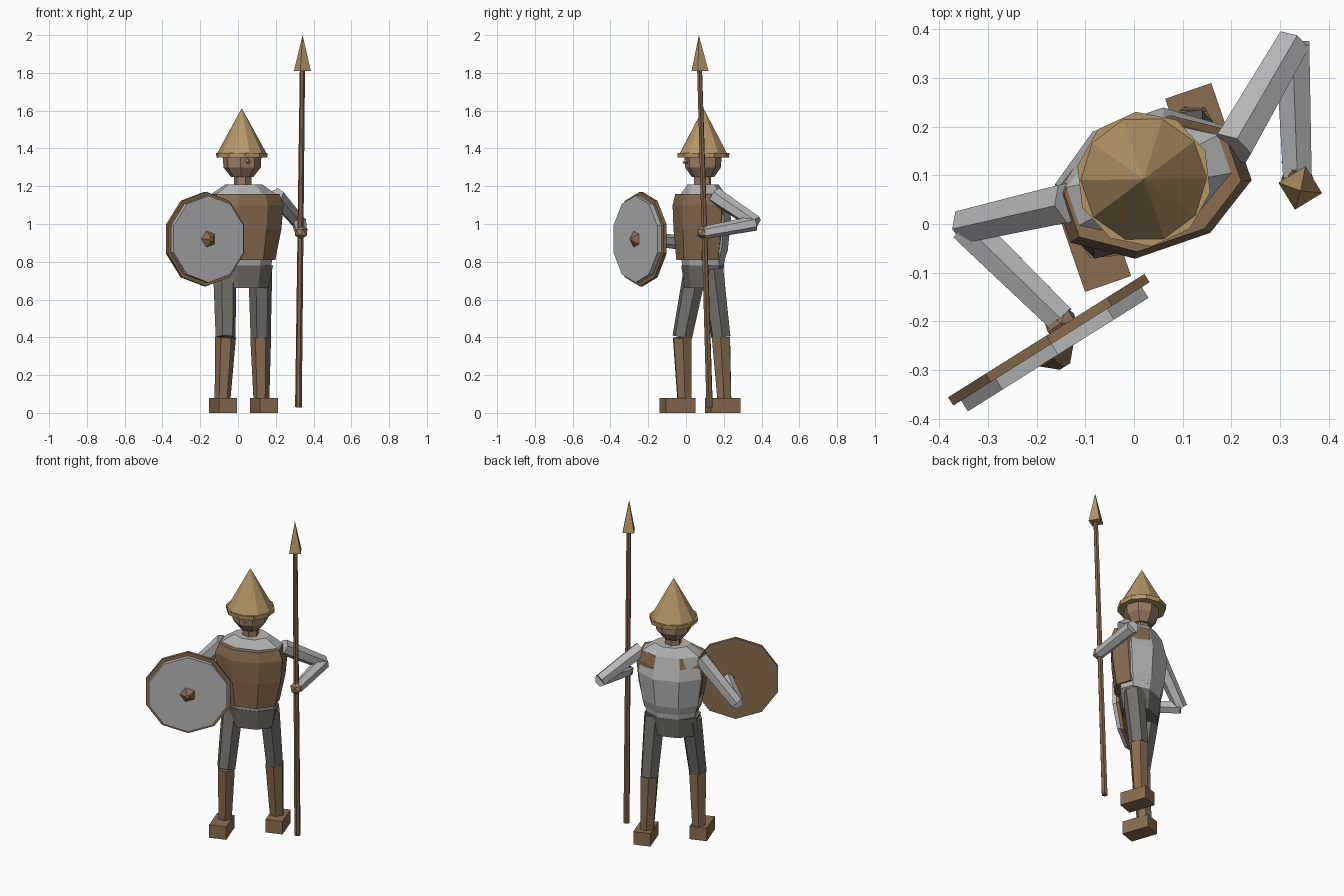
import bpy, bmesh, math
from mathutils import Vector, Matrix

if "Cube" in bpy.data.objects:
    bpy.data.objects.remove(bpy.data.objects["Cube"])

TURN = math.radians(19)          # the whole body is turned a little about z


def material(name, r, g, b):
    lin = [((c / 255 + 0.055) / 1.055) ** 2.4 for c in (r, g, b)]
    m = bpy.data.materials.new(name)
    m.diffuse_color = (*lin, 1)
    m.use_nodes = True
    m.node_tree.nodes["Principled BSDF"].inputs["Base Color"].default_value = m.diffuse_color
    return m


CLOTH = material("light grey cloth", 183, 183, 183)
LEATHER = material("brown leather", 136, 109, 82)
TROUSER = material("dark grey trousers", 113, 111, 106)
STRAW = material("tan straw", 180, 150, 104)
SKIN = material("skin", 152, 124, 102)
WOOD = material("brown wood", 128, 101, 77)


def finish(name, bm, mat):
    bmesh.ops.recalc_face_normals(bm, faces=bm.faces)
    me = bpy.data.meshes.new(name)
    bm.to_mesh(me)
    bm.free()
    me.materials.append(mat)
    ob = bpy.data.objects.new(name, me)
    bpy.context.collection.objects.link(ob)
    return ob


def lathe(name, mat, centre, rings, n=8, phase=None):
    """Stack of elliptical rings (z, half width, half depth), turned with the body."""
    phase = math.pi / n if phase is None else phase
    bm = bmesh.new()
    loops = []
    for z, a, b in rings:
        loops.append([bm.verts.new((a * math.cos(phase + math.tau * i / n),
                                    b * math.sin(phase + math.tau * i / n), z)) for i in range(n)])
    for lo, hi in zip(loops, loops[1:]):
        for i in range(n):
            j = (i + 1) % n
            bm.faces.new((lo[i], lo[j], hi[j], hi[i]))
    bm.faces.new(loops[0])
    bm.faces.new(loops[-1])
    bm.transform(Matrix.Translation((*centre, 0)) @ Matrix.Rotation(TURN, 4, 'Z'))
    return finish(name, bm, mat)


def tube(name, mat, p0, p1, r0, r1, n=6, phase=0.0):
    """Tapered prism or cone between two points."""
    p0, p1 = Vector(p0), Vector(p1)
    d = p1 - p0
    bm = bmesh.new()
    bmesh.ops.create_cone(bm, cap_ends=True, segments=n, radius1=r0, radius2=r1, depth=d.length)
    rot = d.to_track_quat('Z', 'Y').to_matrix().to_4x4()
    bm.transform(Matrix.Translation((p0 + p1) / 2) @ rot @ Matrix.Rotation(phase, 4, 'Z'))
    return finish(name, bm, mat)


def block(name, mat, centre, size):
    bm = bmesh.new()
    bmesh.ops.create_cube(bm, size=1)
    bm.transform(Matrix.Translation(centre) @ Matrix.Rotation(TURN, 4, 'Z')
                 @ Matrix.Diagonal((*size, 1)))
    return finish(name, bm, mat)


def ball(name, mat, centre, r):
    bm = bmesh.new()
    bmesh.ops.create_icosphere(bm, subdivisions=1, radius=r)
    bm.transform(Matrix.Translation(centre))
    return finish(name, bm, mat)


# Torso, leather armour (shifted forward) and hips
lathe("tunic", CLOTH, (0.03, 0.09),
      [(0.75, 0.145, 0.10), (0.81, 0.158, 0.108), (0.86, 0.175, 0.125),
       (1.03, 0.20, 0.142), (1.16, 0.178, 0.108), (1.21, 0.10, 0.08)])
lathe("chest_armour", LEATHER, (0.038, 0.076),
      [(0.81, 0.165, 0.122), (0.97, 0.20, 0.134), (1.10, 0.213, 0.138), (1.16, 0.19, 0.125)])
lathe("hips", TROUSER, (0.028, 0.088), [(0.66, 0.14, 0.09), (0.78, 0.165, 0.106)])

# Legs: hip, knee, ankle and shoe centre for each side
for side, hip, knee, ankle, shoe in (
        ("right", (-0.07, 0.05, 0.76), (-0.066, -0.02, 0.40), (-0.082, -0.008, 0.07), (-0.08, -0.045)),
        ("left", (0.118, 0.138, 0.76), (0.12, 0.185, 0.40), (0.124, 0.203, 0.07), (0.138, 0.195))):
    tube(side + "_thigh", TROUSER, hip, knee, 0.064, 0.054, 6, TURN)
    tube(side + "_boot", LEATHER, knee, ankle, 0.055, 0.042, 6, TURN)
    block(side + "_shoe", LEATHER, (*shoe, 0.04), (0.10, 0.165, 0.08))

# Arms: shoulder, elbow, wrist
for side, shoulder, elbow, wrist in (
        ("right", (-0.13, 0.045, 1.14), (-0.345, -0.004, 0.90), (-0.15, -0.195, 0.92)),
        ("left", (0.20, 0.155, 1.15), (0.325, 0.37, 1.005), (0.335, 0.10, 0.955))):
    tube(side + "_upper_arm", CLOTH, shoulder, elbow, 0.046, 0.039)
    tube(side + "_forearm", CLOTH, elbow, wrist, 0.040, 0.034)
    ball(side + "_hand", SKIN, Vector(wrist) + Vector((0, -0.008, 0)), 0.037)

# Neck, head, nose
lathe("neck", SKIN, (0.025, 0.088), [(1.18, 0.048, 0.048), (1.27, 0.048, 0.048)], 6)
lathe("head", SKIN, (0.022, 0.09),
      [(1.25, 0.06, 0.06), (1.30, 0.10, 0.095), (1.37, 0.103, 0.098), (1.42, 0.07, 0.07)])
tube("nose", SKIN, (0.048, 0.012, 1.335), (0.058, -0.016, 1.325), 0.018, 0.004, 4)

# Pointed hat with brim
lathe("hat_brim", STRAW, (0.02, 0.092), [(1.352, 0.137, 0.137), (1.377, 0.139, 0.139)], 10, 0.1)
lathe("hat_cone", STRAW, (0.02, 0.092), [(1.372, 0.132, 0.132), (1.61, 0.002, 0.002)], 10)

# Spear
tube("spear_shaft", WOOD, (0.32, 0.125, 0.03), (0.341, 0.072, 1.82), 0.018, 0.014, 6)
tube("spear_head", STRAW, (0.341, 0.074, 1.81), (0.342, 0.068, 2.0), 0.046, 0.0, 4, math.radians(-23))

# Shield: rim plate, face plate and boss, stacked along its normal
normal = Vector((0.532, -0.847, 0))
back = Vector((-0.18, -0.229, 0.92))


def on_shield(name, mat, d0, d1, r0, r1, n):
    bm = bmesh.new()
    bmesh.ops.create_cone(bm, cap_ends=True, segments=n, radius1=r0, radius2=r1, depth=d1 - d0)
    side = Vector((0, 0, 1)).cross(normal)
    # first vertex of the polygon points straight up
    frame = Matrix((Vector((0, 0, 1)), normal.cross(Vector((0, 0, 1))), normal)).transposed().to_4x4()
    base = Matrix.Rotation(math.pi / 2, 4, 'Z') if n == 10 and abs(bm.verts[:][0].co.x) < 1e-4 else Matrix()
    bm.transform(Matrix.Translation(back + normal * (d0 + d1) / 2) @ frame @ base)
    return finish(name, bm, mat)


on_shield("shield_rim", LEATHER, 0.0, 0.02, 0.25, 0.25, 10)
on_shield("shield_face", CLOTH, 0.015, 0.046, 0.23, 0.23, 10)
on_shield("shield_boss", LEATHER, 0.04, 0.074, 0.052, 0.014, 5)
